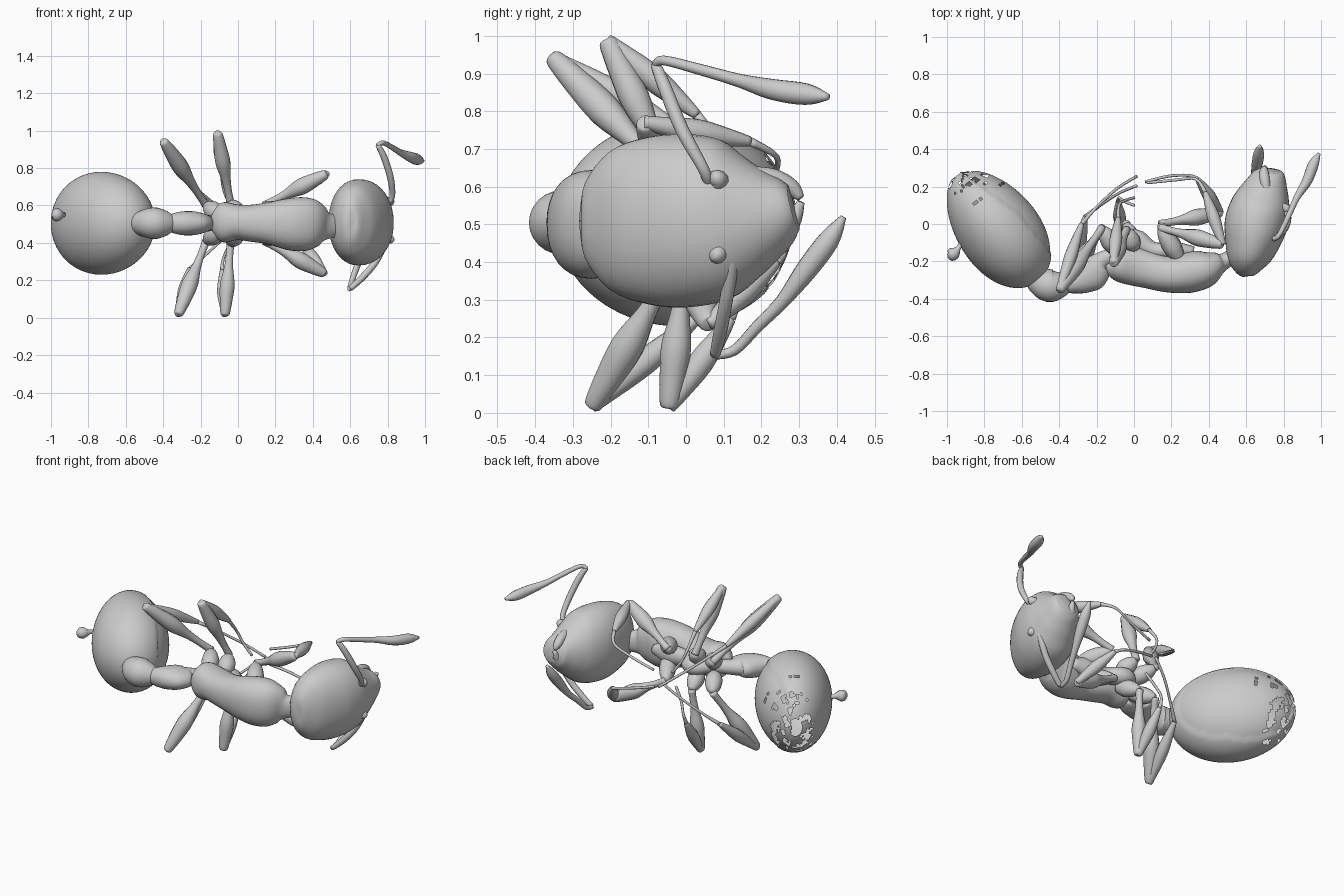
import bpy, bmesh, math, random
from mathutils import Vector, Matrix, noise

random.seed(4)


def finish(bm, name):
    bmesh.ops.recalc_face_normals(bm, faces=bm.faces)
    me = bpy.data.meshes.new(name)
    bm.to_mesh(me)
    bm.free()
    me.polygons.foreach_set("use_smooth", [True] * len(me.polygons))
    ob = bpy.data.objects.new(name, me)
    bpy.context.collection.objects.link(ob)
    return ob


def spline(a, b, c, d, t):
    return 0.5 * (2 * b + (c - a) * t + (2 * a - 5 * b + 4 * c - d) * t * t
                  + (3 * b - a - 3 * c + d) * t ** 3)


def loft(name, stations, sides=14, steps=4, power=1.0):
    """Smooth tube through stations (x, y, z, radius[, z_radius])."""
    st = [s if len(s) == 5 else (*s, s[3]) for s in stations]
    st = [st[0]] + st + [st[-1]]
    rows = []
    for i in range(1, len(st) - 2):
        for k in range(steps):
            rows.append([spline(*(st[i + j][n] for j in (-1, 0, 1, 2)), k / steps) for n in range(5)])
    rows.append(list(st[-1]))
    pts = [Vector(r[:3]) for r in rows]
    bm = bmesh.new()
    v = Vector((0, 0, 1))
    rings = []
    for i, r in enumerate(rows):
        t = (pts[min(i + 1, len(pts) - 1)] - pts[max(i - 1, 0)]).normalized()
        if i == 0 and abs(t.z) > 0.95:
            v = Vector((1, 0, 0))
        v = (v - t * v.dot(t)).normalized()
        u = v.cross(t)
        ring = []
        for k in range(sides):
            a = 2 * math.pi * k / sides
            c, s = math.cos(a), math.sin(a)
            c, s = math.copysign(abs(c) ** power, c), math.copysign(abs(s) ** power, s)
            ring.append(bm.verts.new(pts[i] + u * c * max(r[3], .002) + v * s * max(r[4], .002)))
        rings.append(ring)
    for p, q in zip(rings, rings[1:]):
        for k in range(sides):
            bm.faces.new((p[k], p[k - 1], q[k - 1], q[k]))
    for ring, p in ((rings[0], pts[0]), (rings[-1], pts[-1])):
        m = bm.verts.new(p)
        for k in range(sides):
            bm.faces.new((ring[k], ring[k - 1], m))
    return finish(bm, name)


# Gaster: tilted blunt ellipsoid, stepped ventral plate, ragged patches at the tip
bm = bmesh.new()
bmesh.ops.create_uvsphere(bm, u_segments=80, v_segments=64, radius=1)
for p in bm.verts:
    wide = 1 - 0.1 * p.co.z          # fuller towards the waist
    plate = 0.975 if p.co.x > 0.62 - 0.5 * max(p.co.z, 0) else 1.0
    p.co = Vector((p.co.x * .222 * wide, p.co.y * .275, p.co.z * .36)) * plate
holes = []
for f in bm.faces:
    c = f.calc_center_median()
    ragged = noise.noise(c * 22) + 0.5 * noise.noise(c * 50)
    if c.z > .353 or (c.z > .17 and c.x > -.1 and ragged > .42 - .25 * (c.z - .17) / .19):
        holes.append(f)
bmesh.ops.delete(bm, geom=holes, context='FACES')
axis = Vector((-.6, .8, 0))
across = Vector((.8, .6, 0))
rot = Matrix((across, across.cross(axis) * -1, axis)).transposed()
bmesh.ops.transform(bm, verts=bm.verts,
                    matrix=Matrix.Translation((-.73, -.02, .505)) @ rot.to_4x4())
finish(bm, "gaster")

# Loose crumb stuck on the gaster
loft("gaster_crumb", [(-.9, -.07, .55, .01), (-.94, -.13, .55, .014), (-.96, -.155, .55, .034),
                      (-.985, -.17, .55, .03), (-.997, -.172, .55, .004)], 8, 2)

# Waist nodes
loft("postpetiole", [(-.55, -.27, .505, .05), (-.51, -.3, .505, .075, .07), (-.45, -.33, .505, .088, .085),
                     (-.39, -.325, .505, .068, .07), (-.35, -.315, .505, .045)], 24)
loft("petiole", [(-.38, -.325, .505, .04), (-.34, -.322, .505, .05, .055), (-.29, -.3, .505, .078, .064),
                 (-.24, -.265, .505, .1, .064), (-.205, -.235, .505, .088, .055), (-.18, -.2, .505, .05, .045),
                 (-.1, -.16, .505, .04)], 24)

# Mesosoma
loft("mesosoma", [(-.115, -.205, .51, .01), (-.11, -.21, .51, .075, .085), (-.07, -.215, .51, .097, .108),
                  (0, -.225, .51, .104, .095), (.08, -.245, .505, .1, .1), (.16, -.265, .505, .097, .112),
                  (.23, -.268, .503, .102, .13), (.3, -.257, .5, .11, .143), (.38, -.24, .5, .1, .14),
                  (.44, -.215, .495, .068, .11), (.48, -.2, .49, .045, .07), (.55, -.16, .49, .04, .06)],
     32, power=.9)

# Head capsule, rolled inward at the mouth opening
loft("head", [(.6, -.281, .51, .01), (.6, -.268, .51, .05, .1), (.607, -.2, .51, .108, .185),
              (.63, -.1, .51, .147, .222), (.652, 0, .51, .168, .23), (.68, .1, .513, .158, .212),
              (.7, .17, .52, .132, .162), (.715, .225, .53, .105, .118), (.725, .265, .54, .085, .085),
              (.728, .285, .545, .065, .06)], 40, power=.95)

# Mandibles and mouthparts, mirrored about the mid plane
for side, tag in ((1, "upper"), (-1, "lower")):
    loft("mandible_" + tag, [(.71, .16, .53 + side * .1, .025), (.7, .23, .535 + side * .085, .028),
                             (.695, .28, .55 + side * .045, .024), (.7, .305, .565 + side * .005, .01)], 12)
    loft("palp_" + tag, [(.62, .1, .52 + side * .05, .015), (.6, .19, .52 + side * .05, .018),
                         (.64, .25, .53 + side * .02, .01)], 10)
    loft("antenna_socket_" + tag, [(.78, .09, .52 + side * .09, .03), (.815, .08, .52 + side * .1, .025),
                                   (.828, .07, .52 + side * .1, .012)], 12)

# Antennae: scape and clubbed funiculus
loft("upper_scape", [(.8, .06, .61, .014), (.825, .045, .65, .015), (.815, -.01, .75, .018),
                     (.78, -.055, .86, .018), (.748, -.08, .922, .014)], 12)
loft("upper_funiculus", [(.745, -.08, .92, .012), (.775, -.06, .935, .013), (.825, .04, .91, .015),
                         (.87, .14, .882, .018), (.925, .23, .858, .028), (.96, .32, .845, .029),
                         (.99, .378, .838, .008)], 12)
loft("lower_scape", [(.8, .115, .43, .014), (.78, .12, .38, .017), (.73, .105, .29, .018),
                     (.66, .09, .21, .018), (.6, .077, .155, .014)], 12)
loft("lower_funiculus", [(.597, .078, .153, .012), (.6, .13, .167, .014), (.62, .19, .23, .016),
                         (.642, .255, .295, .019), (.658, .32, .38, .029), (.668, .38, .46, .028),
                         (.672, .418, .52, .008)], 12)


def mix(a, b, t):
    return tuple(Vector(a).lerp(Vector(b), t))


def leg(name, root, hip, knee, ankle, tarsus, fat=.044):
    """Coxa, swollen femur, folded tibia and thin tarsus."""
    loft(name + "_coxa", [(*root, .035), (*mix(root, hip, .35), .05), (*mix(root, hip, .75), .04),
                          (*hip, .018)], 14)
    loft(name + "_femur", [(*hip, .022), (*mix(hip, knee, .18), .02), (*mix(hip, knee, .36), .026),
                           (*mix(hip, knee, .58), fat), (*mix(hip, knee, .8), fat * .85),
                           (*mix(hip, knee, .97), .026), (*knee, .017)], 14)
    loft(name + "_tibia", [(*knee, .016), (*mix(knee, ankle, .12), .022), (*mix(knee, ankle, .5), .034),
                           (*mix(knee, ankle, .8), .024), (*ankle, .013)], 12)
    loft(name + "_tarsus", [(*ankle, .012)] + [(*p, .008) for p in tarsus], 8)


leg("upper_hind_leg", (-.1, -.14, .55), (-.17, -.02, .6), (-.4, -.355, .945), (-.28, .0, .74),
    [(-.2, .09, .67), (-.09, .19, .58), (.015, .255, .5)])
leg("lower_hind_leg", (-.1, -.14, .46), (-.17, -.02, .41), (-.32, -.25, .015), (-.26, .04, .26),
    [(-.18, .1, .33), (-.08, .165, .42), (.015, .205, .5)])
leg("upper_middle_leg", (.0, -.13, .55), (-.04, -.03, .61), (-.11, -.21, .99), (-.085, .03, .79),
    [(-.08, .1, .7), (-.05, .125, .62), (.0, .14, .55)], .04)
leg("lower_middle_leg", (.0, -.13, .46), (-.04, -.0, .4), (-.07, -.045, .012), (-.085, .12, .25),
    [(-.08, .14, .31), (-.05, .12, .38), (.0, .1, .45)], .04)
leg("upper_front_leg", (.24, -.18, .55), (.14, -.02, .6), (.475, -.11, .77), (.38, .17, .72),
    [(.33, .24, .68), (.22, .235, .63), (.07, .22, .58)])
leg("lower_front_leg", (.24, -.18, .46), (.14, .0, .41), (.465, .06, .235), (.34, .24, .4),
    [(.29, .26, .42), (.18, .255, .45), (.06, .225, .48)])

# Ventral plate between the coxae
loft("sternum", [(-.08, -.13, .505, .03), (.0, -.08, .505, .055, .05), (.1, -.14, .505, .045, .05),
                 (.22, -.14, .505, .045, .06), (.32, -.15, .505, .03)], 16)
